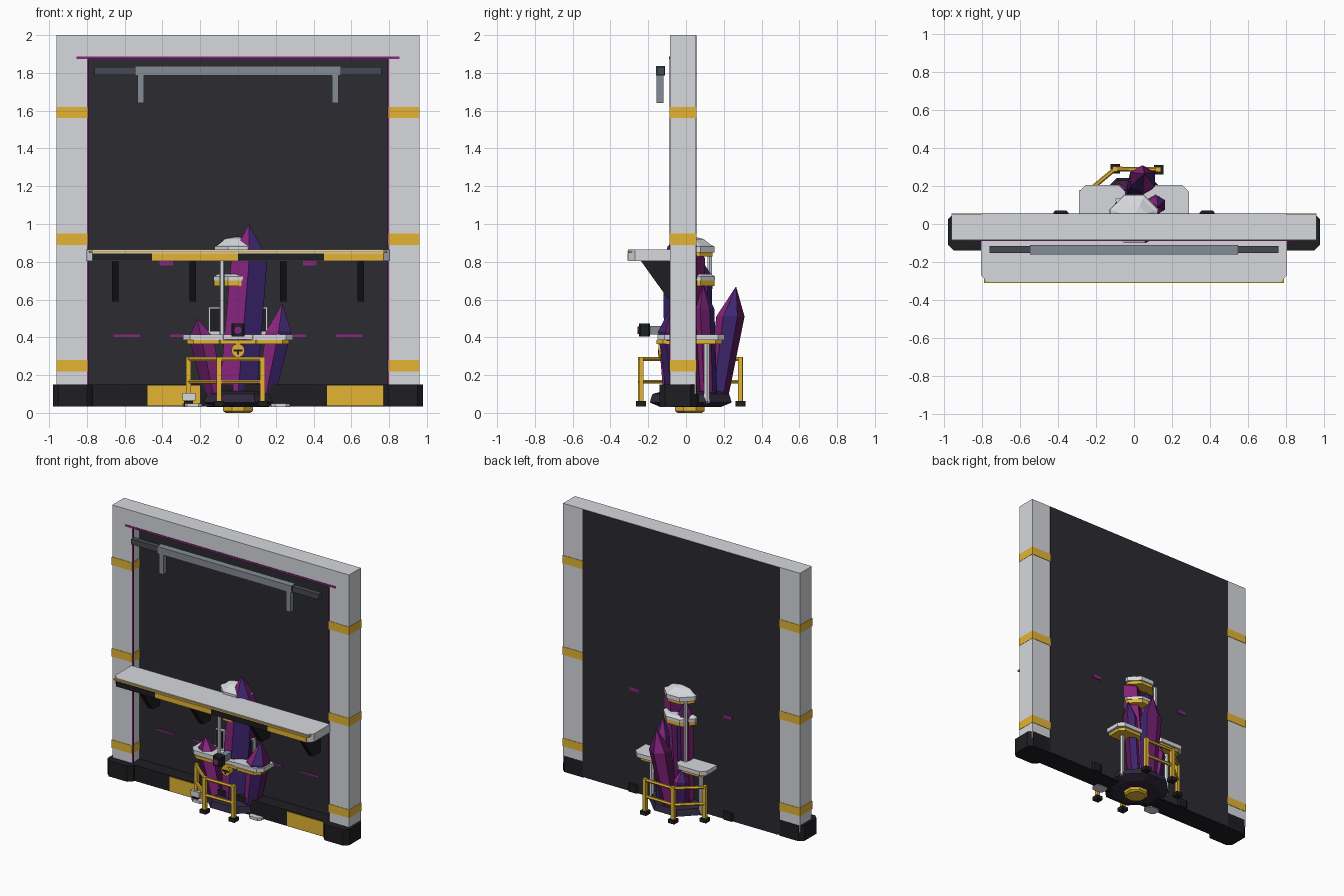
import bpy, bmesh, math
from mathutils import Vector


def mat(name, r, g, b):
    m = bpy.data.materials.new(name)
    m.diffuse_color = (r, g, b, 1)
    return m


WHITE = mat("pale grey", 0.68, 0.69, 0.72)
GOLD = mat("safety yellow", 0.77, 0.46, 0.033)
DARK = mat("charcoal", 0.024, 0.024, 0.031)
BLACK = mat("near black", 0.013, 0.013, 0.016)
VIOLET = mat("dark violet", 0.028, 0.021, 0.045)
STEEL = mat("steel", 0.235, 0.265, 0.30)
SLATE = mat("slate", 0.062, 0.068, 0.088)
MAGENTA = mat("magenta", 0.25, 0.018, 0.21)
INDIGO = mat("indigo", 0.052, 0.020, 0.17)
PLUM = mat("plum", 0.11, 0.009, 0.105)


def finish(name, bm, mats):
    bmesh.ops.recalc_face_normals(bm, faces=bm.faces)
    me = bpy.data.meshes.new(name)
    bm.to_mesh(me)
    bm.free()
    for m in mats:
        me.materials.append(m)
    ob = bpy.data.objects.new(name, me)
    bpy.context.collection.objects.link(ob)
    return ob


def prism(name, pts, lo, hi, m, axis=2):
    """Extrude a 2D outline along an axis."""
    bm = bmesh.new()

    def put(p, h):
        c = list(p)
        c.insert(axis, h)
        return bm.verts.new(c)
    a = [put(p, lo) for p in pts]
    b = [put(p, hi) for p in pts]
    bm.faces.new(a)
    bm.faces.new(b)
    for i in range(len(a)):
        j = (i + 1) % len(a)
        bm.faces.new((a[i], a[j], b[j], b[i]))
    return finish(name, bm, [m])


def box(name, x0, x1, y0, y1, z0, z1, m):
    return prism(name, [(x0, y0), (x1, y0), (x1, y1), (x0, y1)], z0, z1, m)


def cut_box(name, x0, x1, y0, y1, z0, z1, c, m):
    """Box with chamfered upright corners."""
    pts = [(x0 + c, y0), (x1 - c, y0), (x1, y0 + c), (x1, y1 - c),
           (x1 - c, y1), (x0 + c, y1), (x0, y1 - c), (x0, y0 + c)]
    return prism(name, pts, z0, z1, m)


def stack(name, rings, sides, mats, rule=lambda r, i: 0, turn=0.0):
    """Loft of polygons; each ring is (x, y, z, radius)."""
    bm = bmesh.new()
    loops = []
    for x, y, z, r in rings:
        if r == 0:
            loops.append([bm.verts.new((x, y, z))] * sides)
        else:
            ang = [turn + 2 * math.pi * i / sides for i in range(sides)]
            loops.append([bm.verts.new((x + r * math.cos(t), y + r * math.sin(t), z)) for t in ang])
    bm.faces.new(loops[0])
    if rings[-1][3]:
        bm.faces.new(loops[-1])
    for k in range(len(loops) - 1):
        a, b = loops[k], loops[k + 1]
        for i in range(sides):
            j = (i + 1) % sides
            vs = [a[i], a[j], b[j]] + ([b[i]] if b[i] != b[j] else [])
            bm.faces.new(vs).material_index = rule(k, i)
    return finish(name, bm, mats)


def rod(name, p, q, r, m, sides=6):
    p, q = Vector(p), Vector(q)
    ob = stack(name, [(0, 0, 0, r), (0, 0, (q - p).length, r)], sides, [m])
    ob.location = p
    ob.rotation_euler = (q - p).to_track_quat('Z', 'Y').to_euler()
    return ob


def crystal(name, base, shoulder, tip, r0, r1, shift=0):
    stack(name, [(*base, r0), (*shoulder, r1), (*tip, 0)], 6, [MAGENTA, INDIGO, PLUM],
          lambda k, i: (0, 1, 2, 0, 2, 1)[(i + shift) % 6], math.pi / 6)


# Gate frame and back panel
BACK = 0.052
box("top_beam", -0.96, 0.96, -0.085, BACK, 1.88, 2.0, WHITE)
box("back_panel", -0.80, 0.80, 0.0, BACK + 0.003, 0.04, 1.998, DARK)
for s in (-1, 1):
    def sx(a, b):
        return tuple(sorted((s * a, s * b)))
    box("column", *sx(0.80, 0.96), -0.085, BACK, 0.10, 1.88, WHITE)
    cut_box("column_foot", *sx(0.77, 0.98), -0.14, 0.055, 0.035, 0.15, 0.03, BLACK)
    for z in (0.25, 0.92, 1.59):
        box("column_band", *sx(0.796, 0.962), -0.088, BACK + 0.003, z - 0.03, z + 0.03, GOLD)
    box("side_light", *sx(0.791, 0.80), -0.087, -0.075, 0.15, 1.88, MAGENTA)
    # lights through the panel
    box("upper_slot_light", *sx(0.345, 0.415), -0.006, 0.059, 0.78, 0.805, MAGENTA)
    box("lower_slot_light", *sx(0.52, 0.66), -0.006, 0.01, 0.403, 0.415, MAGENTA)
    box("inner_slot_light", *sx(0.25, 0.36), -0.006, 0.01, 0.403, 0.415, MAGENTA)
    cut_box("rear_bump", *sx(0.345, 0.425), 0.04, 0.07, 0.04, 0.10, 0.01, BLACK)
    box("hoist_leg", *sx(0.497, 0.533), -0.155, -0.12, 1.64, 1.79, STEEL)
    for x in (0.24, 0.65):
        prism("shelf_bracket", [(-0.24, 0.806), (0.0, 0.806), (0.0, 0.59), (-0.085, 0.59)],
              s * x - 0.018, s * x + 0.018, BLACK, axis=0)
box("top_light", -0.855, 0.855, -0.089, -0.084, 1.873, 1.886, MAGENTA)
box("base_beam", -0.78, 0.78, -0.10, 0.05, 0.035, 0.15, BLACK)
for x0, x1 in ((-0.48, -0.20), (0.47, 0.77)):
    box("base_stripe", x0, x1, -0.106, -0.098, 0.04, 0.145, GOLD)

# Hoist rail
box("hoist_rail", -0.76, 0.76, -0.152, -0.115, 1.79, 1.83, SLATE)
box("hoist_carriage", -0.545, 0.545, -0.16, -0.11, 1.785, 1.836, STEEL)
for s in (-1, 1):
    box("hoist_end", s * 0.5455 - 0.001, s * 0.5455 + 0.001, -0.16, -0.11, 1.786, 1.836, SLATE)

# Shelf with striped front edge
prism("shelf", [(-0.77, -0.306), (0.77, -0.306), (0.805, -0.27), (0.805, -0.083),
                (-0.805, -0.083), (-0.805, -0.27)], 0.805, 0.865, WHITE)
box("shelf_trim", -0.79, 0.79, -0.311, -0.285, 0.849, 0.858, GOLD)
for x0, x1, m in ((-0.77, -0.455, BLACK), (-0.455, 0, GOLD), (0, 0.455, BLACK), (0.455, 0.77, GOLD)):
    box("shelf_stripe", x0, x1, -0.311, -0.304, 0.807, 0.844, m)

# Pod base
CY = 0.025
T8 = math.pi / 8
stack("pod_core_plate", [(0, 0.02, 0, 0.07), (0, 0.02, 0.01, 0.085), (0, 0.02, 0.04, 0.085)], 8, [GOLD], turn=T8)
stack("pod_base", [(0, CY, 0.03, 0.17), (0, CY, 0.055, 0.235), (0, CY, 0.10, 0.22), (0, CY, 0.115, 0.16)],
      8, [VIOLET], turn=T8)
for x in (-0.24, 0.225):
    cut_box("floor_pad", x - 0.05, x + 0.05, -0.14, -0.06, 0.03, 0.05, 0.02, WHITE)
box("control_box", -0.295, -0.225, -0.13, -0.07, 0.065, 0.105, WHITE)

# Crystals
crystal("main_crystal", (0, 0, 0.10), (0.06, -0.01, 0.82), (0.057, -0.04, 1.0), 0.115, 0.110, 3)
crystal("left_crystal", (-0.13, -0.06, 0.10), (-0.195, -0.07, 0.40), (-0.215, -0.07, 0.50), 0.06, 0.075, 5)
crystal("right_crystal", (0.15, -0.05, 0.10), (0.215, -0.07, 0.43), (0.235, -0.07, 0.58), 0.055, 0.078, 3)
crystal("rear_crystal", (0.01, 0.17, 0.09), (0.045, 0.235, 0.51), (0.055, 0.265, 0.67), 0.055, 0.075, 2)
crystal("rear_small_crystal", (-0.06, 0.14, 0.09), (-0.08, 0.16, 0.29), (-0.09, 0.165, 0.38), 0.05, 0.055)
crystal("rear_side_crystal", (0.10, 0.12, 0.09), (0.12, 0.10, 0.55), (0.125, 0.09, 0.68), 0.045, 0.05, 5)
crystal("rear_left_crystal", (-0.06, 0.08, 0.09), (-0.05, 0.085, 0.72), (-0.05, 0.07, 0.83), 0.05, 0.055, 1)

# Collars and domed cap
stack("cap_ring", [(0, CY, 0.828, 0.125), (0, CY, 0.852, 0.125)], 8, [GOLD], turn=T8)
stack("cap_dome", [(0, CY, 0.85, 0.135), (0, CY, 0.882, 0.135), (0, CY, 0.89, 0.115),
                   (0, CY, 0.92, 0.075), (-0.01, CY, 0.937, 0)], 8, [WHITE], turn=T8)
stack("lower_collar_ring", [(0, CY, 0.672, 0.137), (0, CY, 0.70, 0.137)], 8, [GOLD], turn=T8)
stack("lower_collar", [(0, CY, 0.70, 0.14), (0, CY, 0.722, 0.14), (0, CY, 0.735, 0.115)], 8, [WHITE], turn=T8)

# Trays, screens and poles
for s in (-1, 1):
    x0, x1 = sorted((s * 0.045, s * 0.29))
    cut_box("tray", x0, x1, -0.15, 0.205, 0.386, 0.416, 0.035, WHITE)
    cut_box("tray_rim", x0 + 0.02, x1 - 0.02, -0.157, 0.19, 0.365, 0.386, 0.035, GOLD)
    a, b = sorted((s * 0.085, s * 0.155))
    box("screen_frame", a, b, -0.04, -0.015, 0.41, 0.56, WHITE)
    box("screen", a + 0.008, b - 0.008, -0.046, -0.04, 0.43, 0.552, BLACK)
box("tray_bridge", -0.08, 0.08, -0.148, -0.11, 0.388, 0.414, WHITE)
box("bridge_rim", -0.10, 0.10, -0.15, -0.11, 0.366, 0.386, GOLD)
rod("front_pole", (-0.085, -0.095, 0.40), (-0.085, -0.095, 0.85), 0.014, WHITE)
rod("rear_pole", (-0.085, 0.125, 0.40), (-0.085, 0.125, 0.85), 0.014, WHITE)
rod("tray_pole", (-0.20, 0.11, 0.05), (-0.20, 0.11, 0.39), 0.016, WHITE)
rod("tray_pole", (0.20, 0.11, 0.05), (0.20, 0.11, 0.39), 0.016, WHITE)

# Sensor and round badge
box("sensor_arm", -0.022, 0.022, -0.19, -0.10, 0.415, 0.46, STEEL)
cut_box("sensor_head", -0.035, 0.035, -0.25, -0.19, 0.405, 0.472, 0.008, BLACK)
rod("sensor_lens", (0, -0.256, 0.438), (0, -0.24, 0.438), 0.02, MAGENTA, 8)
rod("round_badge", (0, -0.145, 0.33), (0, -0.10, 0.33), 0.036, GOLD, 12)
box("badge_bar", -0.024, 0.024, -0.149, -0.144, 0.324, 0.335, BLACK)
box("badge_post", -0.005, 0.005, -0.149, -0.144, 0.308, 0.324, BLACK)

# Guard rails front and rear
for s in (-1, 1):
    pts = [(-0.262, CY + s * 0.13), (-0.10, CY + s * 0.265), (0.13, CY + s * 0.262)]
    for x, y in pts:
        box("rail_post", x - 0.013, x + 0.013, y - 0.013, y + 0.013, 0.05, 0.297, GOLD)
        box("rail_foot", x - 0.025, x + 0.025, y - 0.025, y + 0.025, 0.035, 0.062, BLACK)
    for z in (0.165, 0.285):
        for p, q in zip(pts, pts[1:]):
            rod("rail_bar", (*p, z), (*q, z), 0.012, GOLD)
